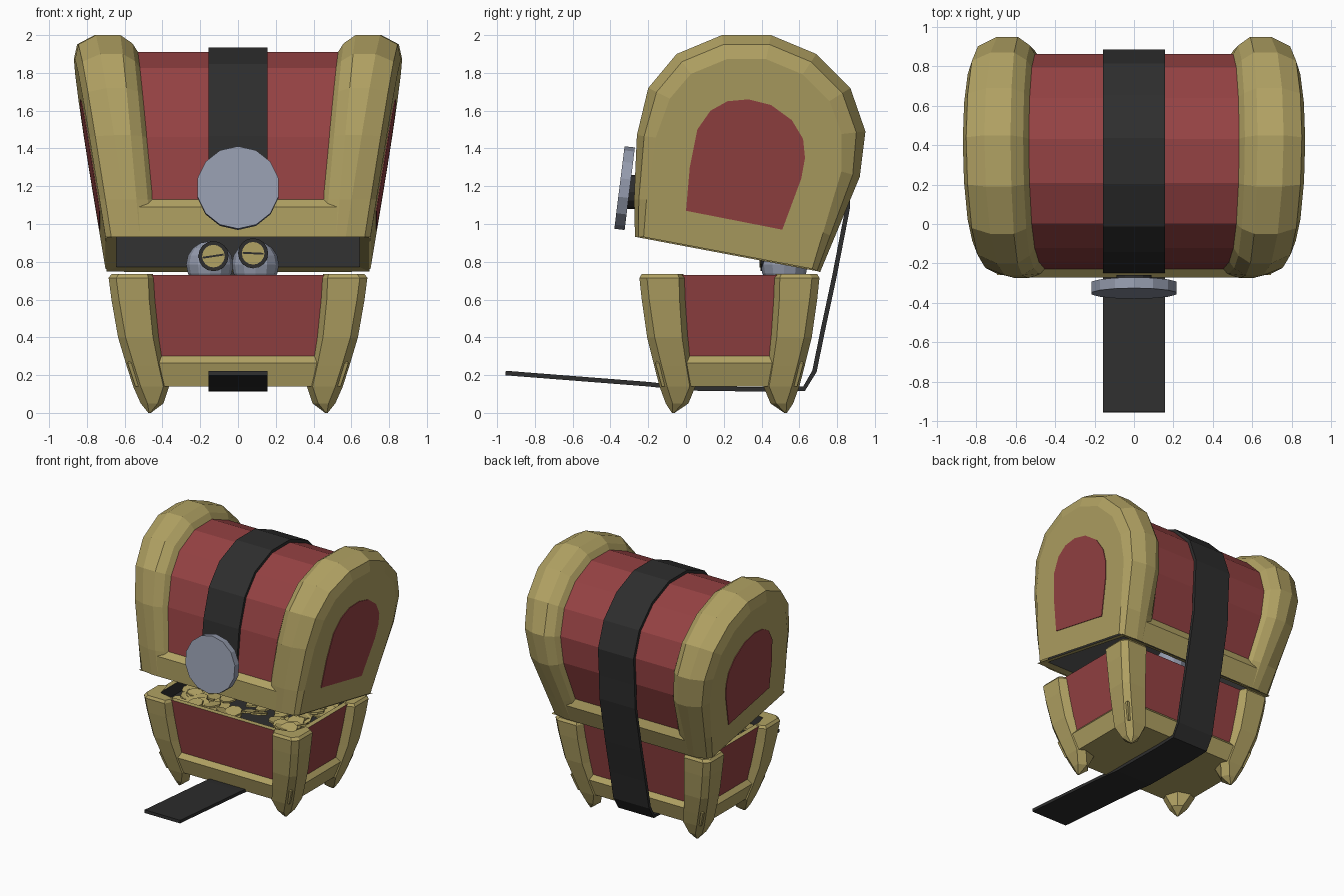
import bpy, bmesh, math, random
from mathutils import Vector, Matrix

cube = bpy.data.objects.get("Cube")
if cube:
    bpy.data.objects.remove(cube)


def material(name, rgb):
    m = bpy.data.materials.new(name)
    m.use_nodes = True
    m.diffuse_color = (*rgb, 1)
    m.node_tree.nodes["Principled BSDF"].inputs["Base Color"].default_value = (*rgb, 1)
    return m


GOLD = material("gold", (.44, .36, .125))
RED = material("red", (.3, .054, .056))
DARK = material("dark leather", (.027, .027, .027))
STEEL = material("blue grey", (.3, .33, .42))


def finish(name, bm, mats):
    mesh = bpy.data.meshes.new(name)
    bm.to_mesh(mesh)
    bm.free()
    for m in mats:
        mesh.materials.append(m)
    obj = bpy.data.objects.new(name, mesh)
    bpy.context.collection.objects.link(obj)
    return obj


def loft(name, rings, mats, closed=True, caps=(True, True), rule=None, flip=False, cap_mat=0):
    """Skin a list of equally long point rings; rule(i, j) picks the material."""
    bm = bmesh.new()
    vs = [[bm.verts.new(p) for p in r] for r in rings]
    n = len(rings[0])
    for i in range(len(rings) - 1):
        for j in range(n if closed else n - 1):
            k = (j + 1) % n
            f = bm.faces.new((vs[i][j], vs[i][k], vs[i + 1][k], vs[i + 1][j]))
            f.material_index = rule(i, j) if rule else 0
    for use, ring in zip(caps, (vs[0], vs[-1])):
        if use:
            bm.faces.new(ring).material_index = cap_mat if ring is vs[-1] else 0
    bmesh.ops.recalc_face_normals(bm, faces=bm.faces)
    if flip:
        bmesh.ops.reverse_faces(bm, faces=bm.faces)
    return finish(name, bm, mats)


def offset(path, dist):
    """Move a (y, z) path sideways, inward for a path running front to back over the lid."""
    out = []
    for i, (y, z) in enumerate(path):
        a, b = path[max(i - 1, 0)], path[min(i + 1, len(path) - 1)]
        t = (Vector(b) - Vector(a)).normalized()
        d = dist((y, z)) if callable(dist) else dist
        out.append((y + t.y * d, z - t.x * d))
    return out


def disc(name, loc, radius, depth, sides, mat, tilt=math.pi / 2):
    bm = bmesh.new()
    bmesh.ops.create_cone(bm, cap_ends=True, segments=sides, radius1=radius, radius2=radius,
                          depth=depth, matrix=Matrix.Translation(loc) @ Matrix.Rotation(tilt, 4, 'X'))
    return finish(name, bm, [mat])


# ---------- Lid ----------
LID = [(-.27, .93), (-.275, 1.13), (-.26, 1.47), (-.2, 1.72), (-.05, 1.9), (.19, 2), (.45, 2),
       (.69, 1.9), (.87, 1.72), (.95, 1.49), (.92, 1.25), (.787, .93), (.71, .745)]


def height(p):
    return .186 * (p[0] + .27) + .983 * (p[1] - .93)


def outer(p):
    return .70 + .16 * height(p)


def inner(p):
    return .43 + .09 * height(p)


def inset(d):
    return offset(LID, lambda p: d * min(1, .35 + .8 * height(p)))


def section(d, width, s):
    return [(s * width(p), *p) for p in inset(d)]


# Rounded end frames and their coloured side panels
PANEL = [(0, 1.07), (.02, 1.3), (.06, 1.5), (.13, 1.6), (.22, 1.65), (.33, 1.66), (.45, 1.63),
         (.56, 1.55), (.62, 1.45), (.63, 1.35), (.61, 1.24), (.51, .97)]
for side, s in (("left", 1), ("right", -1)):
    rings = [section(.1, inner, s),
             section(.045, lambda p: inner(p) + .03, s),
             section(0, lambda p: inner(p) + .09, s),
             section(0, lambda p: outer(p) - .13, s),
             section(.05, lambda p: outer(p) - .03, s),
             section(.13, outer, s)]
    loft("lid_frame_" + side, rings, [GOLD], closed=False, caps=(False, True))
    loft("lid_side_panel_" + side,
         [[(s * (outer(p) + e), *p) for p in PANEL] for e in (-.003, .005)], [RED])

# Barrel with front and back rails
barrel = [LID[0], (-.272, 1.09)] + inset(.09)[1:-1] + [(.765, .885), LID[-1]]
last = len(barrel) - 3
loft("lid_barrel", [[(x, *p) for p in barrel] for x in (-.55, .55)], [RED, GOLD], closed=False,
     caps=(False, False), rule=lambda i, j: int(j < 2 or j >= last))

# Hollow inside and the rim around it
hollow = inset(.2)
loft("lid_inside", [[(s * (outer(p) - .06), *p) for p in hollow] for s in (-1, 1)], [DARK],
     closed=False, flip=True)


def rim_ring(path, gap):
    a, b = path[0], path[-1]
    return [(s * (outer(p) - gap), *p) for s, p in ((-1, a), (1, a), (1, b), (-1, b))]


loft("lid_rim", [rim_ring(inset(.03), .005), rim_ring(hollow, .06)], [GOLD], caps=(False, False))

# ---------- Base ----------
CY = .23


def half_depth(hw):
    return .82 * hw - .085


def box_ring(z, hw, d):
    x, y = hw - d, half_depth(hw) - d
    return [(-x, CY - y, z), (x, CY - y, z), (x, CY + y, z), (-x, CY + y, z)]


body = [box_ring(*r) for r in ((.14, .555, .012), (.265, .597, .012), (.3, .605, .05),
                               (.73, .682, .05), (.73, .682, .09), (.65, .68, .1))]
loft("base_body", body, [GOLD, RED, DARK], rule=lambda i, j: (0, 0, 1, 0, 2)[i], cap_mat=2)

# Corner posts ending in pointed feet: height, half width, post width, inner corner
POST = [(.735, .67, .19, .09), (.715, .685, .21, .09), (.6, .67, .2, .1), (.4, .635, .185, .15),
        (.25, .59, .17, .16), (.14, .555, .16, .16), (.05, .515, .09, .09), (0, .475, .01, .01)]
for sx, xn in ((1, "left"), (-1, "right")):
    for sy, yn in ((-1, "front"), (1, "back")):
        rings = []
        for z, hw, w, k in POST:
            c, e = min(.04, w * .4), min(.06, w * .8)
            pts = ((0, c), (c, 0), (w, 0), (w + e / 2, e), (k, k), (e, w + e / 2), (0, w))
            rings.append([(sx * (hw - u), CY + sy * (half_depth(hw) - v), z) for u, v in pts])
        loft(f"corner_post_{yn}_{xn}", rings, [GOLD])

# Loose coins inside the base
random.seed(4)
bm = bmesh.new()
for _ in range(110):
    place = Matrix.Translation((random.uniform(-.5, .53), random.uniform(-.1, .56),
                                random.uniform(.66, .7)))
    turn = Matrix.Rotation(random.uniform(-.3, .3), 4, 'X') @ Matrix.Rotation(
        random.uniform(-.3, .3), 4, 'Y')
    bmesh.ops.create_cone(bm, cap_ends=True, segments=8, radius1=.065, radius2=.065,
                          depth=.014, matrix=place @ turn)
finish("coins", bm, [GOLD])

# ---------- Strap ----------
strap = inset(.078)[1:-2] + [(.855, 1.08), (.785, .72), (.727, .45), (.68, .22), (.625, .128),
                             (.45, .124), (0, .13), (-.2, .152), (-.955, .211)]
over, under = offset(strap, -.012), offset(strap, .012)
loft("strap", [[(-.157, *a), (.157, *a), (.157, *b), (-.157, *b)] for a, b in zip(over, under)],
     [DARK])

# Round clasp on the front
disc("clasp_mount", (0, -.285, 1.17), .09, .05, 12, DARK)
disc("clasp", (0, -.325, 1.19), .22, .055, 14, STEEL, 1.447)

# ---------- Peeking eyes ----------
for side, x, z, tilt in (("left", .08, .845, -.05), ("right", -.13, .83, .15)):
    bm = bmesh.new()
    bmesh.ops.create_uvsphere(bm, u_segments=12, v_segments=8, radius=.125,
                              matrix=Matrix.Translation((x * 1.15, .52, .785)))
    finish("eye_socket_" + side, bm, [STEEL])
    disc("eye_ring_" + side, (x, .42, z), .08, .05, 16, DARK)
    disc("eye_" + side, (x, .393, z), .06, .009, 16, GOLD)
    bm = bmesh.new()
    bmesh.ops.create_cube(bm, size=1, matrix=Matrix.Translation((x, .387, z))
                          @ Matrix.Rotation(-tilt, 4, 'Y') @ Matrix.Diagonal((.11, .008, .01, 1)))
    finish("pupil_" + side, bm, [DARK])
